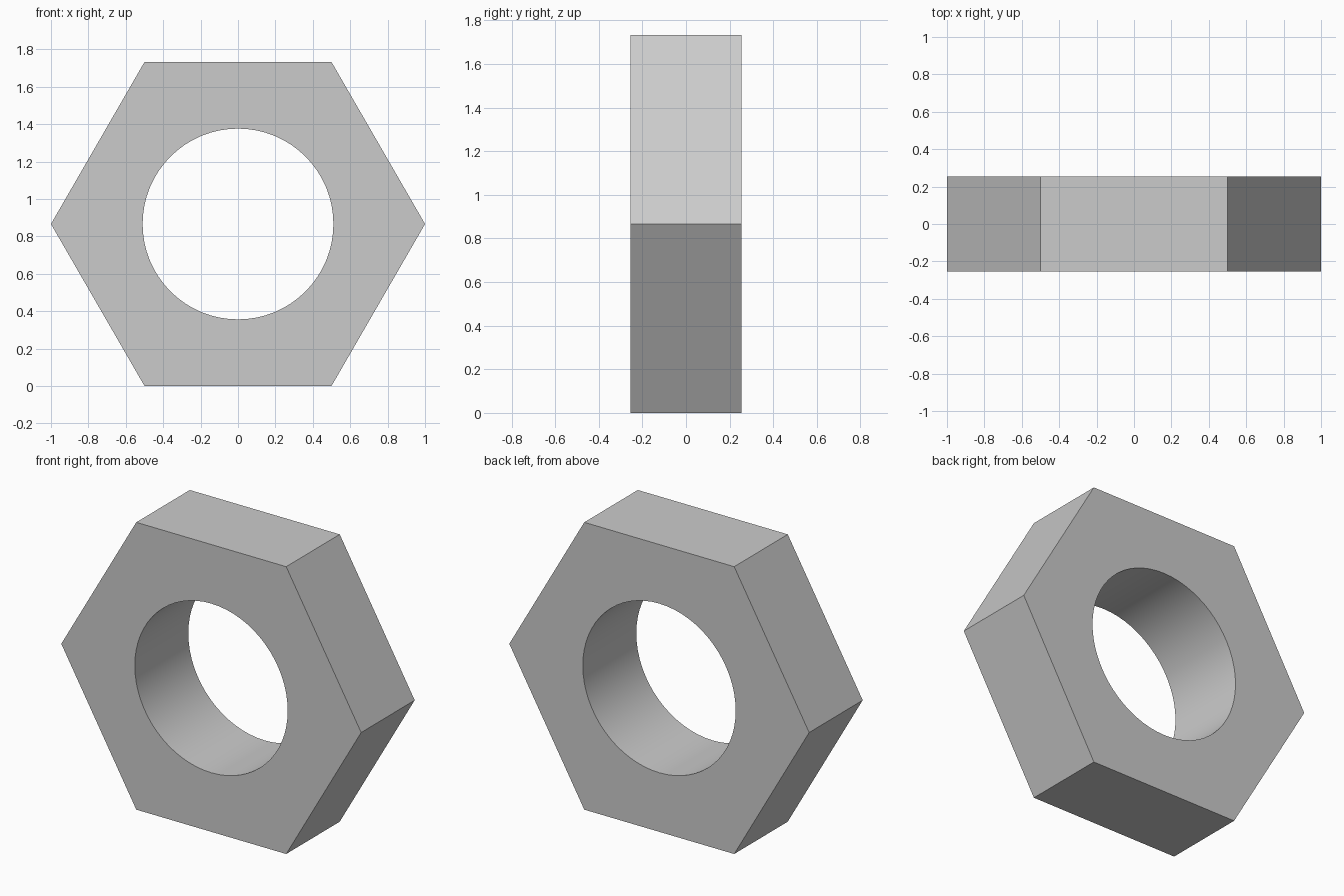
import bpy, bmesh
from math import cos, sin, tau, sqrt

if "Cube" in bpy.data.objects:
    bpy.data.objects.remove(bpy.data.objects["Cube"])

OUTER_R = 1.0             # corner radius of the hexagon
HOLE_R = 0.51
THICKNESS = 0.51
CENTRE_Z = sqrt(3) / 2    # flat side rests on z = 0
HOLE_SIDES = 64


def ring(bm, radius, sides):
    """Closed loop of edges in the front plane."""
    verts = [bm.verts.new((radius * cos(tau * i / sides), -THICKNESS / 2,
                           CENTRE_Z + radius * sin(tau * i / sides)))
             for i in range(sides)]
    return [bm.edges.new((verts[i], verts[(i + 1) % sides])) for i in range(sides)]


bm = bmesh.new()

# Front face: hexagon with a round hole
edges = ring(bm, OUTER_R, 6) + ring(bm, HOLE_R, HOLE_SIDES)
bmesh.ops.triangle_fill(bm, edges=edges, use_beauty=True, normal=(0, -1, 0))

# Extrude to the back, keeping the front cap
result = bmesh.ops.extrude_face_region(bm, geom=bm.faces[:], use_keep_orig=True)
back = [g for g in result["geom"] if isinstance(g, bmesh.types.BMVert)]
bmesh.ops.translate(bm, verts=back, vec=(0, THICKNESS, 0))
bmesh.ops.recalc_face_normals(bm, faces=bm.faces[:])

mesh = bpy.data.meshes.new("hex_nut")
bm.to_mesh(mesh)
bm.free()
nut = bpy.data.objects.new("hex_nut", mesh)
bpy.context.collection.objects.link(nut)

# Smooth bore, crisp hexagon edges
bpy.context.view_layer.objects.active = nut
nut.select_set(True)
bpy.ops.object.shade_smooth_by_angle(angle=0.5)
